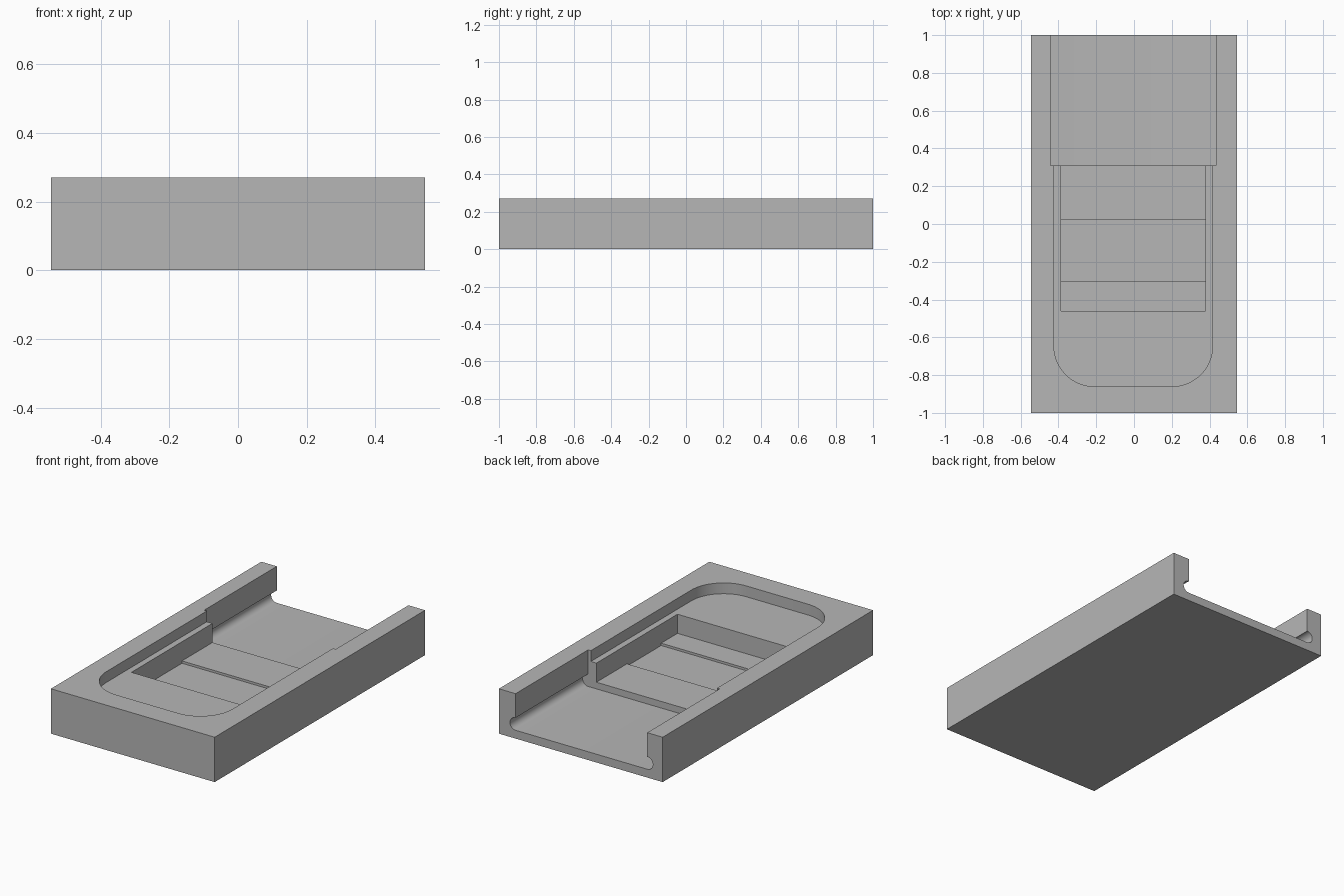
import bpy, bmesh, math
from mathutils import Vector

cube = bpy.data.objects.get("Cube")
if cube:
    bpy.data.objects.remove(cube, do_unlink=True)

HALF_W, HEIGHT, SHIFT = 0.545, 0.27, -0.004
FLOOR, LEDGE, STEP_Y = 0.05, 0.205, 0.31

grey = bpy.data.materials.new("plain grey")
grey.use_nodes = True
colour = (0.47, 0.47, 0.47, 1)
grey.diffuse_color = colour
grey.node_tree.nodes["Principled BSDF"].inputs["Base Color"].default_value = colour


def prism(name, points, offset):
    """Solid made by sweeping a closed outline along offset."""
    bm = bmesh.new()
    face = bm.faces.new([bm.verts.new(p) for p in points])
    swept = bmesh.ops.extrude_face_region(bm, geom=[face])["geom"]
    verts = [v for v in swept if isinstance(v, bmesh.types.BMVert)]
    bmesh.ops.translate(bm, verts=verts, vec=Vector(offset))
    bmesh.ops.recalc_face_normals(bm, faces=bm.faces)
    mesh = bpy.data.meshes.new(name)
    bm.to_mesh(mesh)
    bm.free()
    mesh.materials.append(grey)
    obj = bpy.data.objects.new(name, mesh)
    bpy.context.collection.objects.link(obj)
    return obj


def box(name, half_x, y0, y1, z0, z1, shift=0):
    outline = [(shift + x, y, z0) for x, y in
               ((-half_x, y0), (half_x, y0), (half_x, y1), (-half_x, y1))]
    return prism(name, outline, (0, 0, z1 - z0))


def arc(cx, cy, r, start, end, steps):
    angles = [math.radians(start + (end - start) * i / steps) for i in range(steps + 1)]
    return [(cx + r * math.cos(a), cy + r * math.sin(a)) for a in angles]


# Main block
body = box("body", HALF_W, -1, 1, 0, HEIGHT)

# Shallow recess with two rounded front corners
half = 0.42
right = arc(half - 0.215, -0.86 + 0.215, 0.215, -90, 0, 20) + [(half, 0.4)]
outline = right + [(-x, y) for x, y in reversed(right)]
recess = prism("recess_cutter", [(x + SHIFT, y, LEDGE) for x, y in outline], (0, 0, 0.2))

# Deep pocket with a slightly lower tray across its middle
pocket = box("pocket_cutter", 0.383, -0.46, 0.4, 0.09, 0.4, SHIFT)
tray = box("tray_cutter", 0.383, -0.305, 0.02, 0.076, 0.3, SHIFT)

# Open rear channel with rounded undercuts along the floor
r = 0.0375
side = [(0.438, 0.4)] + arc(0.438, FLOOR + r, r, 90, -90, 16)
profile = side + [(-x, z) for x, z in reversed(side)]
channel = prism("channel_cutter", [(x + SHIFT, STEP_Y, z) for x, z in profile], (0, 0.8, 0))

# Carve the block
cutters = [recess, pocket, tray, channel]
for cutter in cutters:
    cutter.hide_render = True
    mod = body.modifiers.new(cutter.name, "BOOLEAN")
    mod.operation = "DIFFERENCE"
    mod.solver = "EXACT"
    mod.object = cutter
bpy.context.view_layer.update()
carved = bpy.data.meshes.new_from_object(
    body.evaluated_get(bpy.context.evaluated_depsgraph_get()))
body.modifiers.clear()
body.data = carved
for cutter in cutters:
    bpy.data.objects.remove(cutter, do_unlink=True)

# Smooth the curved walls, keep the edges crisp
bpy.ops.object.select_all(action="DESELECT")
body.select_set(True)
bpy.context.view_layer.objects.active = body
bpy.ops.object.shade_smooth_by_angle(angle=math.radians(30))
